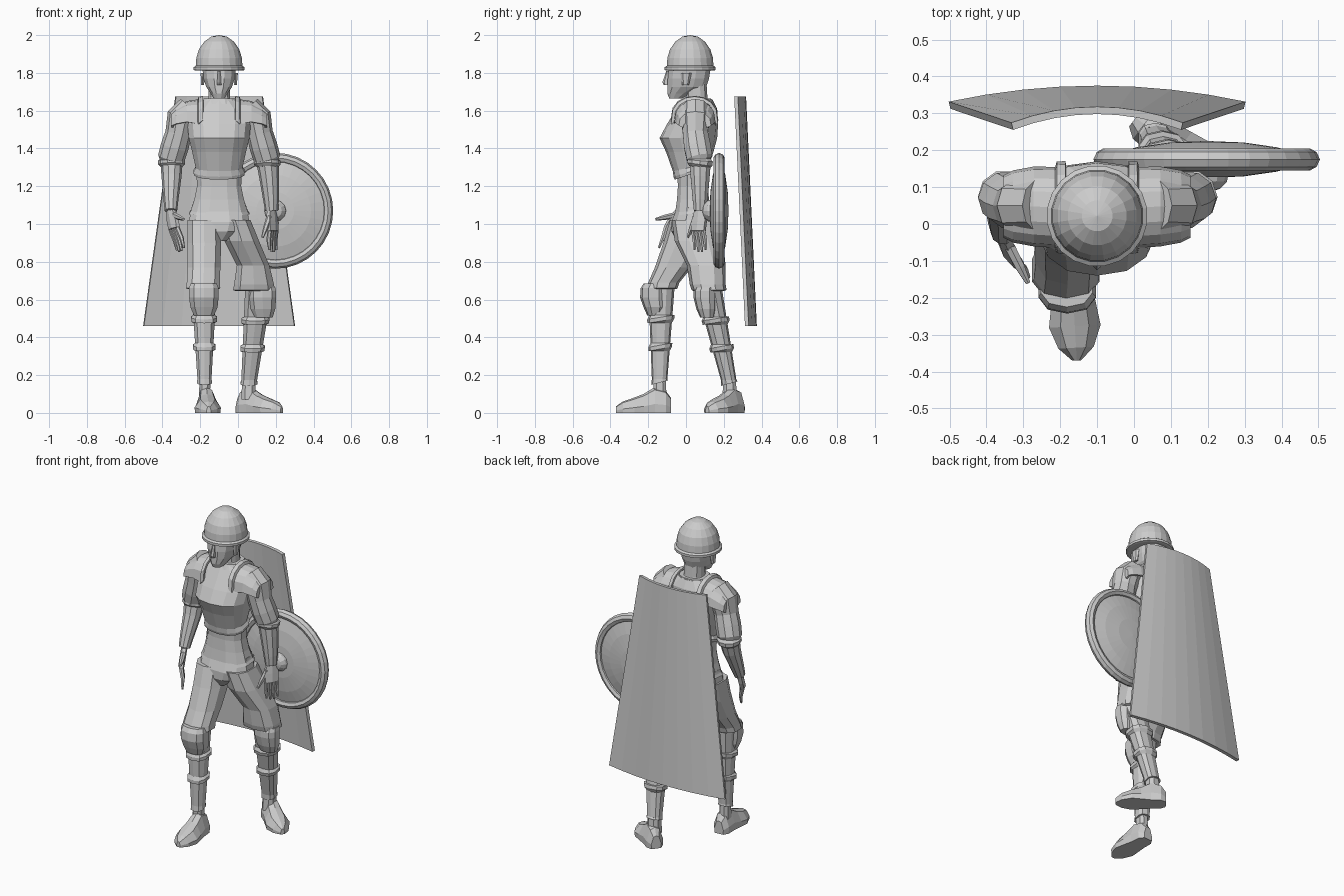
import bpy, bmesh, math
from mathutils import Vector

cube = bpy.data.objects.get("Cube")
if cube:
    bpy.data.objects.remove(cube, do_unlink=True)

grey = bpy.data.materials.new("plain_grey")
grey.use_nodes = True
GREY = (0.6, 0.6, 0.6, 1)
grey.diffuse_color = GREY
grey.node_tree.nodes["Principled BSDF"].inputs["Base Color"].default_value = GREY

CX = -0.1   # body centre line


def skin(name, rings, closed=True, cap=True, thick=0):
    """Join rows of points into a surface."""
    bm = bmesh.new()
    rows = [[bm.verts.new(p) for p in ring] for ring in rings]
    n = len(rows[0])
    for a, b in zip(rows, rows[1:]):
        for i in range(n if closed else n - 1):
            j = (i + 1) % n
            bm.faces.new((a[i], a[j], b[j], b[i]))
    if closed and cap:
        bm.faces.new(rows[0])
        bm.faces.new(rows[-1])
    bmesh.ops.remove_doubles(bm, verts=bm.verts, dist=0.0005)
    bmesh.ops.recalc_face_normals(bm, faces=bm.faces)
    me = bpy.data.meshes.new(name)
    bm.to_mesh(me)
    bm.free()
    me.materials.append(grey)
    ob = bpy.data.objects.new(name, me)
    bpy.context.collection.objects.link(ob)
    if thick:
        mod = ob.modifiers.new("thickness", 'SOLIDIFY')
        mod.thickness = thick
        mod.offset = 0
    return ob


def loft(name, boxes, n=12, power=0.8):
    """Rounded level sections: x0, x1, y0, y1, z and how far the front dips."""
    rings = []
    for x0, x1, y0, y1, z, *dip in boxes:
        ring = []
        for i in range(n):
            a = 2 * math.pi * (i + 0.5) / n
            c, s = math.cos(a), math.sin(a)
            c, s = [math.copysign(abs(v) ** power, v) for v in (c, s)]
            ring.append(((x0 + x1) / 2 + (x1 - x0) / 2 * c,
                         (y0 + y1) / 2 + (y1 - y0) / 2 * s,
                         z + (dip[0] * s if dip else 0)))
        rings.append(ring)
    return skin(name, rings)


def centred(name, rows, n=12, power=0.8):
    """Loft about the centre line: half width, y0, y1, z, dip."""
    return loft(name, [(CX - w, CX + w, *rest) for w, *rest in rows], n, power)


def tube(name, pts, n=10):
    """Limb along a path of x, y, z, radius."""
    ps = [Vector(p[:3]) for p in pts]
    rings = []
    for i, p in enumerate(ps):
        t = ps[min(i + 1, len(ps) - 1)] - ps[max(i - 1, 0)]
        q = Vector((0, 0, -1)).rotation_difference(t)
        r = pts[i][3]
        rings.append([p + q @ Vector((r * math.cos(k * math.tau / n),
                                      r * math.sin(k * math.tau / n), 0))
                      for k in range(n)])
    return skin(name, rings)


# helmet and head
dome = [(.125, 1.812), (.137, 1.815), (.137, 1.83), (.125, 1.838), (.122, 1.88),
        (.108, 1.925), (.08, 1.965), (.042, 1.992), (.001, 2.0)]
centred("helmet", [(r, .022 - r, .022 + r, z) for r, z in dome], 20, 1)
centred("head", [(.03, -.09, -.02, 1.665), (.045, -.1, .03, 1.69), (.07, -.1, .11, 1.725),
                 (.085, -.1, .125, 1.77), (.092, -.095, .135, 1.83)], 12, .85)
centred("neck", [(.07, -.01, .13, 1.62), (.058, 0, .115, 1.67), (.06, 0, .11, 1.75)])
centred("nose", [(.014, -.118, -.08, 1.735), (.012, -.125, -.08, 1.75),
                 (.008, -.105, -.08, 1.81)], 6)
for side, s in (("left", 1), ("right", -1)):
    ex = CX + s * .087
    loft(side + "_ear", [(ex - .01, ex + .008, -.02, .015, 1.735),
                         (ex - .012, ex + .014, -.03, .03, 1.8)], 6)

# torso
centred("breastplate", [(.136, -.06, .125, 1.265, .03), (.138, -.066, .13, 1.28, .03),
                        (.126, -.07, .12, 1.3, .02), (.145, -.105, .145, 1.38),
                        (.164, -.14, .165, 1.455), (.172, -.1, .17, 1.53),
                        (.16, -.05, .165, 1.61), (.09, -.02, .14, 1.66)], 14, .85)
centred("collar", [(.1, -.035, .145, 1.635), (.085, -.02, .135, 1.665),
                   (.07, -.01, .125, 1.665)])
centred("tunic", [(.165, -.065, .15, 1.055, .01), (.155, -.06, .14, 1.07, .01),
                  (.135, -.05, .125, 1.13), (.12, -.045, .115, 1.2), (.125, -.05, .12, 1.3)])
centred("pelvis", [(.04, -.05, .1, .91), (.13, -.08, .15, .96),
                   (.165, -.08, .155, 1.01), (.15, -.05, .14, 1.09)])

# legs
loft("right_thigh", [(-.265, -.1, -.195, -.05, .655), (-.28, -.09, -.205, -.045, .66),
                     (-.275, -.092, -.2, -.035, .69), (-.27, -.09, -.165, .03, .77),
                     (-.272, -.085, -.12, .11, .9), (-.272, -.09, -.085, .14, 1.02)], 10)
loft("left_thigh", [(-.015, .185, .04, .2, .645), (-.03, .2, .03, .215, .65),
                    (-.025, .195, .02, .21, .68), (-.01, .17, .005, .21, .78),
                    (-.075, .115, -.06, .195, .91), (-.1, .07, -.075, .15, 1.02)], 10)


def greave(name, top, bottom):
    """Shin armour with two raised bands, running from ankle to knee."""
    rows = []
    for f, grow in ((0, .004), (.04, 0), (.33, 0), (.35, .012), (.39, .012), (.41, 0),
                    (.62, 0), (.64, .012), (.68, .012), (.7, 0), (1, 0)):
        x0, x1, y0, y1, z = [b + (t - b) * f for b, t in zip(bottom, top)]
        rows.append((x0 - grow, x1 + grow, y0 - grow, y1 + grow, z, .012 if grow else 0))
    loft(name, rows, 10)


greave("right_greave", (-.25, -.11, -.2, -.06, .67), (-.215, -.14, -.18, -.1, .16))
greave("left_greave", (.035, .185, .05, .19, .66), (.015, .1, .19, .27, .155))
loft("right_knee_guard", [(-.235, -.125, -.205, -.12, .515), (-.255, -.105, -.225, -.1, .56),
                          (-.262, -.1, -.243, -.1, .61), (-.262, -.1, -.24, -.1, .66),
                          (-.255, -.11, -.225, -.1, .685)], 10)
loft("left_knee_guard", [(.085, .185, .075, .15, .505), (.065, .2, .055, .16, .55),
                         (.055, .205, .04, .16, .61), (.055, .205, .04, .16, .645),
                         (.065, .2, .05, .16, .665)], 10)
loft("right_ankle", [(-.21, -.145, -.175, -.1, .07), (-.205, -.145, -.175, -.105, .18)], 8)
loft("left_ankle", [(.015, .095, .19, .275, .07), (.02, .095, .195, .265, .18)], 8)


def foot(name, heel, toe):
    """Shoe: position along the foot, half width and height."""
    heel, toe = Vector(heel), Vector(toe)
    side = (toe - heel).normalized().cross(Vector((0, 0, 1)))
    rings = []
    for f, w, h in ((0, .03, .08), (.1, .05, .12), (.3, .053, .135), (.5, .062, .1),
                    (.68, .07, .08), (.88, .048, .06), (1, .012, .035)):
        p = heel.lerp(toe, f)
        rings.append([p + side * w * u + Vector((0, 0, h * v)) for u, v in
                      ((-.95, 0), (.95, 0), (1, .35), (.55, .9), (0, 1), (-.55, .9), (-1, .35))])
    skin(name, rings)


foot("right_shoe", (-.172, -.08, 0), (-.155, -.37, 0))
foot("left_shoe", (.005, .288, 0), (.232, .112, 0))

# arms, with hands and shoulder plates
forearms = {"right": [(-.352, .075, 1.34, .06), (-.352, .05, 1.25, .053),
                      (-.355, 0, 1.13, .04), (-.355, -.025, 1.07, .033)],
            "left": [(.155, .075, 1.34, .06), (.165, .075, 1.25, .053),
                     (.175, .075, 1.13, .042), (.178, .075, 1.07, .035)]}
# knuckles, fingertips, spread direction, thumb tip
hands = {"right": ((-.338, -.08, .975), (-.305, -.115, .85), (.45, -.7, .15), (-.287, -.16, 1.025)),
         "left": ((.185, .065, .965), (.185, .075, .845), (-.5, -.8, 0), (.13, .01, .93))}
for side, s in (("right", -1), ("left", 1)):
    def out(d):
        return CX + s * d
    tube(side + "_upper_arm", [(out(.15), .05, 1.61, .075), (out(.2), .05, 1.56, .08),
                               (out(.215), .05, 1.48, .07), (out(.235), .06, 1.41, .074),
                               (out(.253), .072, 1.35, .072), (out(.255), .075, 1.335, .06)])
    tube(side + "_forearm", forearms[side])
    ex, ey, ez, er = forearms[side][0]
    tube(side + "_elbow_cuff", [(ex, ey, 1.35, .055), (ex, ey, 1.335, .071),
                                (ex, ey - .003, 1.315, .071), (ex, ey - .005, 1.3, .055)])
    wrist = Vector(forearms[side][-1][:3])
    knuckle, tip, spread, thumb = map(Vector, hands[side])
    spread.normalize()
    flat = spread.cross(knuckle - wrist).normalized()
    skin(side + "_palm", [[p + spread * a * w + flat * b * .018 for a, b in
                           ((-1, -.6), (0, -1), (1, -.6), (1, .6), (0, 1), (-1, .6))]
                          for p, w in ((wrist, .03), (wrist.lerp(knuckle, .5), .042), (knuckle, .04))])
    for i in range(4):
        a = spread * (i - 1.5) * .021
        end = tip + a * 1.1 + Vector((0, 0, .012 * abs(i - 1.5)))
        mid = (knuckle + a).lerp(end, .5) - flat * .006 * s
        tube(f"{side}_finger_{i + 1}", [(*(knuckle + a), .013), (*mid, .012), (*end, .006)], 6)
    start = wrist.lerp(knuckle, .3) + spread * .025
    tube(side + "_thumb", [(*start, .016), (*start.lerp(thumb, .55), .014), (*thumb, .007)], 6)

    # shoulder plate: arches stepping outward, with a raised inner rim
    rows = []
    for d, y0, y1, top, low in ((.085, -.075, .165, 1.672, 1.55), (.105, -.075, .165, 1.67, 1.53),
                                (.11, -.06, .15, 1.655, 1.53), (.17, -.055, .15, 1.645, 1.54),
                                (.225, -.045, .14, 1.61, 1.53), (.248, -.035, .13, 1.59, 1.52),
                                (.247, -.015, .11, 1.545, 1.51)):
        rows.append([(out(d), (y0 + y1) / 2 - (y1 - y0) / 2 * math.cos(k * math.pi / 8),
                      low + (top - low) * math.sin(k * math.pi / 8) ** .7) for k in range(9)])
    skin(side + "_shoulder_plate", rows, closed=False, thick=.012)


def turned(name, centre, profile, n):
    """Turned part about the y axis: radius, y offset."""
    x, y, z = centre
    skin(name, [[(x + r * math.cos(k * math.tau / n), y + d, z + r * math.sin(k * math.tau / n))
                 for k in range(n)] for r, d in profile])


# round shield with rim and boss
hub = (.197, .175, 1.07)
turned("shield_face", hub, [(.001, -.05), (.1, -.046), (.19, -.033), (.275, -.01),
                            (.275, .01), (.19, .033), (.1, .046), (.001, .05)], 32)
turned("shield_rim", hub, [(.255, 0), (.262, -.022), (.28, -.03), (.298, -.02), (.307, 0),
                           (.298, .02), (.28, .03), (.262, .022), (.255, 0)], 32)
turned("shield_boss", hub, [(.001, -.09), (.035, -.08), (.055, -.06), (.06, -.035)], 12)

# curved cape: half width, edge y, height
rows = []
for w, y, z in ((.4, .322, .46), (.23, .265, 1.675)):
    rows.append([(CX + w * u, y + .043 * (1 - u * u), z) for u in [k / 4 - 1 for k in range(9)]])
skin("cape", rows, closed=False, thick=.02)
